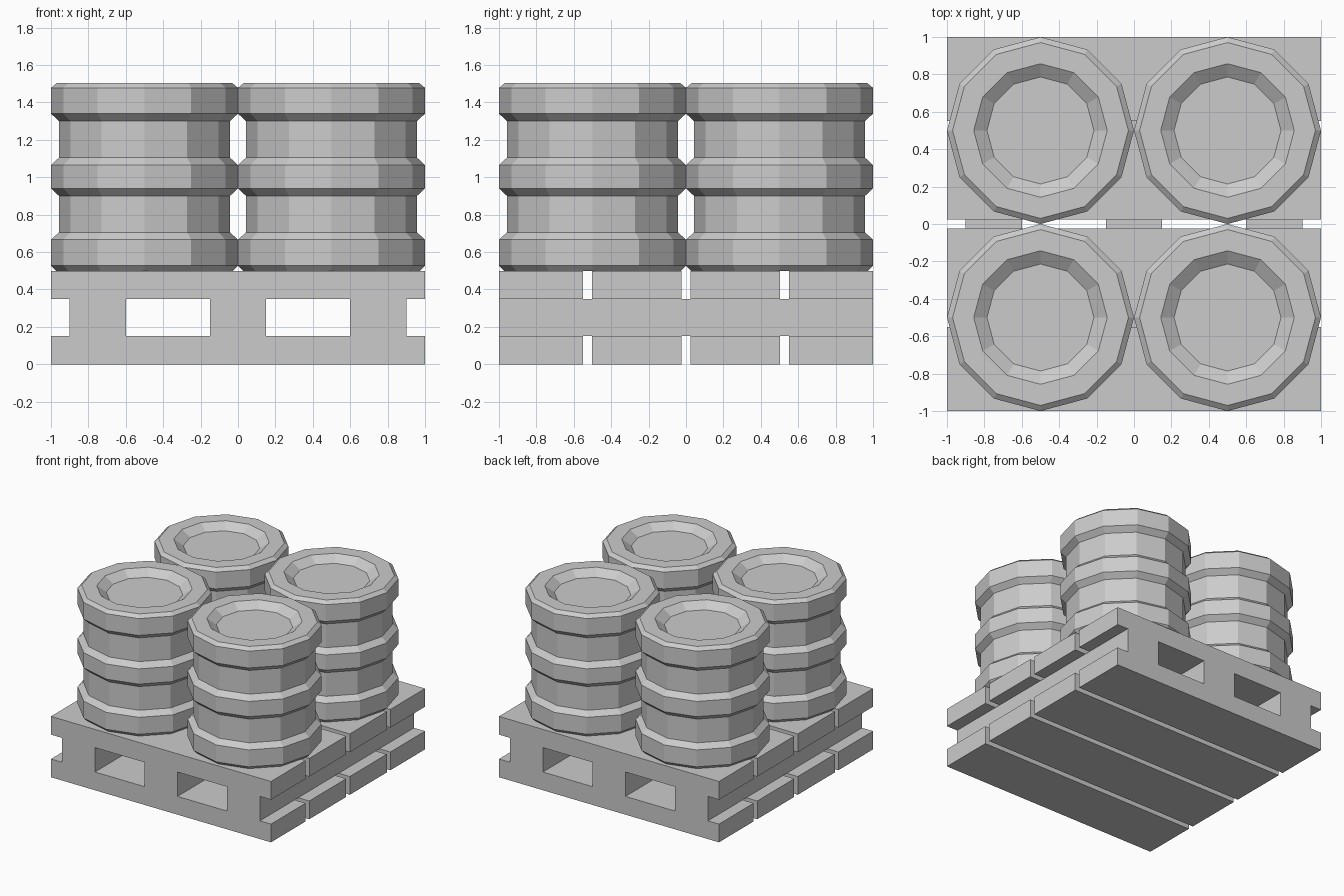
import bpy, bmesh
from math import cos, sin, pi

if "Cube" in bpy.data.objects:
    bpy.data.objects.remove(bpy.data.objects["Cube"])


def link(name, bm):
    bmesh.ops.recalc_face_normals(bm, faces=bm.faces)
    me = bpy.data.meshes.new(name)
    bm.to_mesh(me)
    bm.free()
    ob = bpy.data.objects.new(name, me)
    bpy.context.collection.objects.link(ob)
    return ob


def box(name, x, y, z):
    bm = bmesh.new()
    bmesh.ops.create_cube(bm, size=1)
    for v in bm.verts:
        v.co = [(a + b) / 2 + c * (b - a) for c, (a, b) in zip(v.co, (x, y, z))]
    return link(name, bm)


def lathe(name, profile, sides=12):
    bm = bmesh.new()
    rings = [[bm.verts.new((r * cos(2 * pi * i / sides), r * sin(2 * pi * i / sides), z))
              for i in range(sides)] for r, z in profile]
    for a, b in zip(rings, rings[1:]):
        for i in range(sides):
            j = (i + 1) % sides
            bm.faces.new((a[i], a[j], b[j], b[i]))
    bm.faces.new(rings[0][::-1])
    bm.faces.new(rings[-1])
    return link(name, bm)


# pallet planks, bottom and top layers
for layer, z in (("bottom", (0, 0.15)), ("top", (0.35, 0.5))):
    for y in ((-1, -0.55), (-0.503, -0.023), (0.023, 0.503), (0.55, 1)):
        box(f"pallet_{layer}_plank", (-1, 1), y, z)

# pallet stringers
for x in ((-0.9, -0.6), (-0.15, 0.15), (0.6, 0.9)):
    box("pallet_stringer", x, (-1, 1), (0.15, 0.35))

# ribbed barrel with recessed lid
profile = [(0.472, 0.5), (0.5, 0.528), (0.5, 0.667), (0.457, 0.705),
           (0.457, 0.9), (0.5, 0.94), (0.5, 1.065), (0.457, 1.105),
           (0.457, 1.3), (0.5, 1.34), (0.5, 1.478), (0.47, 1.503),
           (0.357, 1.503), (0.286, 1.453)]
barrel = lathe("barrel", profile)
barrel.location = (-0.5, -0.5, 0)
for x, y in ((0.5, -0.5), (-0.5, 0.5), (0.5, 0.5)):
    copy = barrel.copy()
    copy.location = (x, y, 0)
    bpy.context.collection.objects.link(copy)
